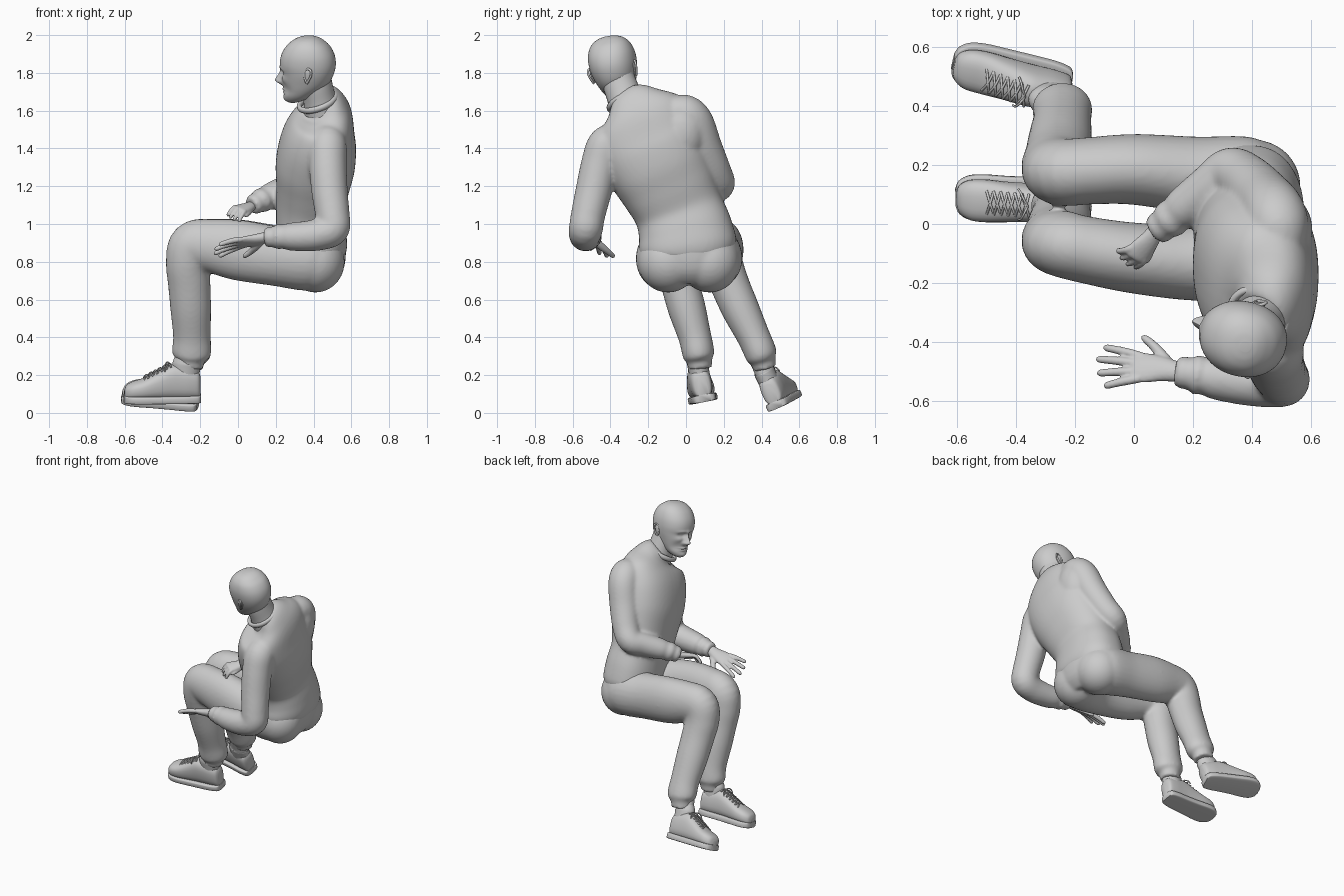
import bpy, bmesh, math
from mathutils import Vector, Matrix


def spline(a, b, c, d, t):
    return 0.5 * (2 * b + (c - a) * t + (2 * a - 5 * b + 4 * c - d) * t * t + (3 * b - a - 3 * c + d) * t ** 3)


def loft(bm, pts, side=(0, 1, 0), n=2.0, seg=28, sub=5, mat=None, along=None):
    """Tube through (x, y, z, radius_side[, radius_other]) with smooth interpolation."""
    P = [tuple(p) if len(p) == 5 else tuple(p) + (p[3],) for p in pts]
    path = []
    for i in range(len(P) - 1):
        q = [P[max(i - 1, 0)], P[i], P[i + 1], P[min(i + 2, len(P) - 1)]]
        for k in range(sub):
            path.append([spline(*[w[j] for w in q], k / sub) for j in range(5)])
    path.append(list(P[-1]))
    rings = []
    for i, p in enumerate(path):
        t = Vector(along) if along else (Vector(path[min(i + 1, len(path) - 1)][:3])
                                         - Vector(path[max(i - 1, 0)][:3])).normalized()
        u = Vector(side)
        u = (u - t * u.dot(t)).normalized()
        v = t.cross(u)
        ring = []
        for k in range(seg):
            c, s = math.cos(k * math.tau / seg), math.sin(k * math.tau / seg)
            c = math.copysign(abs(c) ** (2 / n), c) * max(p[3], .002)
            s = math.copysign(abs(s) ** (2 / n), s) * max(p[4], .002)
            co = Vector(p[:3]) + u * c + v * s
            ring.append(bm.verts.new(mat @ co if mat else co))
        rings.append(ring)
    for a, b in zip(rings, rings[1:]):
        for k in range(seg):
            bm.faces.new((a[k], a[(k + 1) % seg], b[(k + 1) % seg], b[k]))
    bm.faces.new(rings[0][::-1])
    bm.faces.new(rings[-1])


def ball(bm, c, r):
    bmesh.ops.create_uvsphere(bm, u_segments=32, v_segments=20, radius=1,
                              matrix=Matrix.Translation(c) @ Matrix.Diagonal((*r, 1)))


def finish(bm, name, voxel=None, smooth=4):
    bmesh.ops.recalc_face_normals(bm, faces=bm.faces)
    me = bpy.data.meshes.new(name)
    bm.to_mesh(me)
    bm.free()
    ob = bpy.data.objects.new(name, me)
    bpy.context.collection.objects.link(ob)
    for f in me.polygons:
        f.use_smooth = True
    if voxel:
        m = ob.modifiers.new("fuse", 'REMESH')
        m.mode, m.voxel_size, m.use_smooth_shade = 'VOXEL', voxel, True
        m = ob.modifiers.new("soften", 'SMOOTH')
        m.factor, m.iterations = 0.5, smooth
    else:
        bpy.ops.object.select_all(action='DESELECT')
        ob.select_set(True)
        bpy.context.view_layer.objects.active = ob
        bpy.ops.object.shade_smooth_by_angle(angle=math.radians(50))
    return ob


# sweater: leaning torso, shoulder blade and two sleeves bunched at the wrists
bm = bmesh.new()
loft(bm, [(.39, .015, .83, .235, .175), (.39, .01, .88, .26, .188), (.385, -.005, .97, .25, .185),
          (.38, -.04, 1.08, .238, .178), (.395, -.09, 1.2, .258, .194), (.41, -.145, 1.32, .28, .21),
          (.43, -.205, 1.45, .287, .197), (.455, -.25, 1.56, .26, .155), (.45, -.285, 1.625, .16, .12),
          (.425, -.315, 1.66, .096, .09)], side=(0, .93, .37), n=2.3, seg=48)
ball(bm, (.5, -.02, 1.49), (.105, .125, .17))
loft(bm, [(.5, -.08, 1.59, .08), (.49, -.015, 1.585, .102), (.475, .04, 1.54, .104), (.435, .09, 1.41, .1),
          (.38, .148, 1.28, .091), (.325, .175, 1.21, .084), (.26, .125, 1.182, .079), (.17, .055, 1.145, .071),
          (.145, .035, 1.133, .062), (.12, .014, 1.122, .067), (.105, .002, 1.113, .054), (.085, -.014, 1.104, .056),
          (.07, -.025, 1.096, .046)])
loft(bm, [(.48, -.36, 1.46, .08), (.475, -.42, 1.42, .1), (.475, -.455, 1.32, .1), (.485, -.49, 1.17, .096),
          (.5, -.518, 1.05, .091), (.5, -.53, .975, .09), (.43, -.535, .945, .085), (.35, -.53, .935, .08),
          (.27, -.52, .933, .073), (.235, -.515, .933, .063), (.21, -.51, .933, .069), (.19, -.507, .933, .054),
          (.165, -.503, .93, .056), (.14, -.5, .928, .046)], side=(.3, 1, 0))
finish(bm, "sweater", .0105, 9)

# ribbed collar
bm = bmesh.new()
axis = Vector((-.36, -.45, 1)).to_track_quat('Z', 'Y').to_matrix().to_4x4()
R, r = .102, .013
vs = [[bm.verts.new(Matrix.Translation((.422, -.313, 1.65)) @ axis @ Vector(
    ((R + r * math.cos(b * math.tau / 10)) * math.cos(a * math.tau / 48),
     (R + r * math.cos(b * math.tau / 10)) * math.sin(a * math.tau / 48),
     1.3 * r * math.sin(b * math.tau / 10)))) for b in range(10)] for a in range(48)]
for a in range(48):
    for b in range(10):
        bm.faces.new((vs[a][b], vs[a - 1][b], vs[a - 1][b - 1], vs[a][b - 1]))
finish(bm, "collar")

# trousers: pelvis, seat and two bent legs gathered at the ankles
bm = bmesh.new()
loft(bm, [(.4, .015, .95, .225, .165), (.4, .015, .87, .262, .172), (.395, .015, .78, .258, .165),
          (.38, .015, .71, .19, .12)], seg=40)
ball(bm, (.41, .125, .8), (.155, .16, .163))
ball(bm, (.41, -.095, .8), (.155, .16, .163))
loft(bm, [(.48, -.09, .8, .11), (.38, -.11, .812, .152, .165), (.2, -.13, .83, .13, .158),
          (0, -.115, .862, .12, .16), (-.15, -.09, .885, .114, .142), (-.235, -.07, .878, .112, .135),
          (-.264, -.055, .79, .107, .118), (-.258, -.03, .68, .102, .112), (-.25, .005, .55, .1, .108),
          (-.245, .045, .41, .088, .099), (-.245, .062, .335, .086, .104), (-.248, .067, .3, .083, .098),
          (-.25, .071, .275, .068, .073), (-.252, .074, .235, .063, .07)])
loft(bm, [(.48, .12, .8, .11), (.38, .14, .815, .155, .163), (.2, .165, .835, .132, .158),
          (0, .185, .865, .12, .16), (-.15, .18, .887, .114, .142), (-.235, .175, .878, .114, .135),
          (-.264, .192, .79, .11, .118), (-.258, .232, .68, .104, .112), (-.25, .288, .55, .1, .108),
          (-.243, .355, .41, .088, .099), (-.243, .388, .335, .086, .102), (-.246, .4, .3, .083, .096),
          (-.25, .408, .275, .068, .073), (-.255, .418, .235, .063, .07)])
finish(bm, "trousers", .0105, 9)


# hands: palm, four fingers and a thumb
def hand(name, wrist, fwd, side, curl, s, reach, thumb):
    f = Vector(fwd).normalized()
    w = Vector(side)
    w = (w - f * w.dot(f)).normalized()
    down = f.cross(w)
    down = down if down.z < 0 else -down
    at = lambda a, b, c=0: Vector(wrist) + (f * a + w * b + down * c) * s
    bm = bmesh.new()
    tube = lambda ps: loft(bm, [(*at(*p[:3]), *[r * s for r in p[3:]]) for p in ps], side=w, seg=16, sub=4)
    tube([(-.05, 0, 0, .034, .028), (0, 0, 0, .034, .027), (.05, .004, 0, .042, .025),
          (.1, .002, 0, .05, .02), (.135, 0, 0, .046, .015), (.148, 0, 0, .03, .008)])
    for off, ln, sp in ((.038, .135, .028), (.013, .152, .01), (-.013, .14, -.012), (-.037, .11, -.03)):
        tube([(.115 + ln * reach * k, off + sp * reach * k, curl * k * k, r) for k, r in
              ((0, .0135), (.35, .014), (.7, .0125), (.93, .011), (1, .004))])
    tube([(.02, .015, .005, .018), (.055, .015 + .034 * thumb, .012, .019), (.09, .015 + .07 * thumb, .018, .015),
          (.125, .015 + .096 * thumb, .022, .012), (.138, .015 + .103 * thumb, .023, .004)])
    finish(bm, name, .0052, 3)


hand("left_hand", (.145, -.5, .928), (-.97, .1, -.2), (0, .9, -.42), .02, 1.08, 1, 1)
hand("right_hand", (.075, -.022, 1.097), (-.62, -.76, -.17), (.6, -.5, -.3), .06, .85, .5, .45)

# shoes: boxy sole, tapering upper, sock and crossed laces
UPPER = [(-.004, .14, .028), (-.018, .168, .048), (-.065, .188, .058), (-.12, .2, .061), (-.165, .198, .063),
         (-.235, .163, .067), (-.305, .128, .072), (-.36, .11, .068), (-.395, .09, .048), (-.407, .065, .02)]


def shoe(side, loc, roll, yaw, pitch, bend):
    R = lambda a, ax: Matrix.Rotation(math.radians(a), 4, ax)
    M = Matrix.Translation(loc) @ R(roll, 'X') @ R(yaw, 'Z') @ R(pitch, 'Y')
    bm = bmesh.new()
    loft(bm, [(x, bend * math.sin(-x * 7.5), (z + .02) / 2, w, (z - .02) / 2) for x, z, w in UPPER],
         n=2.6, mat=M, along=(-1, 0, 0))
    finish(bm, side + "_shoe_upper")
    bm = bmesh.new()
    loft(bm, [(x * 1.015 + .003, bend * math.sin(-x * 7.5), .02, w + .007, .02) for x, z, w in UPPER],
         n=7, mat=M, along=(-1, 0, 0))
    finish(bm, side + "_shoe_sole")
    bm = bmesh.new()
    loft(bm, [(-.08, 0, .12, .052, .066), (-.078, 0, .19, .055, .074), (-.076, 0, .212, .055, .073),
              (-.074, 0, .222, .05, .064), (-.068, 0, .285, .05, .056)], mat=M)
    finish(bm, side + "_sock")
    bm = bmesh.new()
    for i in range(6):
        x = -.16 - i * .024
        z = .207 - i * .0122
        for s in (1, -1):
            loft(bm, [(x, -.04 * s, z - .012, .0045), (x - .012, 0, z + .001, .0045),
                      (x - .024, .04 * s, z - .024, .0045)], side=(1, 0, .3), seg=8, sub=3, mat=M)
    for s in (1, -1):
        loft(bm, [(-.165, 0, .205, .004), (-.178, .025 * s, .21, .004), (-.188, .045 * s, .195, .004),
                  (-.195, .052 * s, .172, .004)], side=(1, 0, 0), seg=8, sub=4, mat=M)
    finish(bm, side + "_laces")


shoe("left", (-.195, .102, .058), 11, 1, 0, -.006)
shoe("right", (-.213, .482, .022), 23, -12, 1.5, .006)

# neck
bm = bmesh.new()
loft(bm, [(.445, -.3, 1.6, .1, .095), (.43, -.325, 1.67, .093, .086), (.415, -.35, 1.74, .09, .084),
          (.405, -.365, 1.8, .085, .085)], side=(0, .95, .3))
finish(bm, "neck")

# head: stacked sections, then sculpted with soft pushes, turned and tilted
C = Vector((.38, -.385, 1.83))
H = Matrix.Translation(C) @ Matrix.Rotation(math.radians(11), 4, 'X') @ Matrix.Rotation(math.radians(-13), 4, 'Z')
SECT = [(1.638, .265, .31, .022), (1.65, .25, .35, .045), (1.675, .243, .395, .068), (1.71, .243, .445, .087),
        (1.75, .236, .485, .102), (1.8, .231, .509, .117), (1.85, .222, .518, .125), (1.9, .231, .51, .123),
        (1.945, .258, .485, .108), (1.975, .293, .45, .082), (1.991, .328, .42, .05), (1.997, .36, .395, .018)]
bm = bmesh.new()
loft(bm, [((a + b) / 2 - C.x, 0, z - C.z, w, (b - a) / 2) for z, a, b, w in SECT], n=2.15, seg=128, sub=8,
     along=(0, 0, 1))
# (y, z, spread y, spread z, push along x); mirrored when y is not zero
PUSH = [(0, 1.752, .013, .016, -.034), (0, 1.785, .01, .024, -.02), (.017, 1.747, .008, .008, -.014),
        (.036, 1.803, .017, .011, .016), (.036, 1.803, .011, .006, -.007), (.036, 1.825, .026, .008, -.007),
        (0, 1.708, .022, .005, -.01), (0, 1.694, .018, .005, -.008), (0, 1.701, .022, .0025, .004),
        (0, 1.66, .022, .012, -.008), (.055, 1.77, .018, .014, -.006), (.06, 1.72, .018, .022, .006)]
for v in bm.verts:
    if v.co.x < -.02:
        y, z, dx = v.co.y, v.co.z + C.z, 0
        for py, pz, sy, sz, d in PUSH:
            for s in ((1, -1) if py else (1,)):
                dx += d * math.exp(-((y - s * py) / sy) ** 2 / 2 - ((z - pz) / sz) ** 2 / 2)
        v.co.x += dx
bm.transform(H)
finish(bm, "head")

# ears: curled rim over a flat shell
for s, name in ((1, "right_ear"), (-1, "left_ear")):
    bm = bmesh.new()
    rim = [(0, -.035), (-.01, .0), (-.006, .028), (.012, .039), (.028, .03), (.028, .005), (.014, -.022), (.002, -.04)]
    loft(bm, [(x + .008, s * (.117 + max(x, 0) * .5), z - .025, .006) for x, z in rim],
         side=(0, 1, 0), seg=10, sub=4, mat=H)
    loft(bm, [(.014, s * .112, -.063, .004, .006), (.014, s * .115, -.04, .007, .015),
              (.018, s * .118, -.01, .008, .02), (.018, s * .12, .011, .004, .01)], seg=16, mat=H)
    finish(bm, name)
